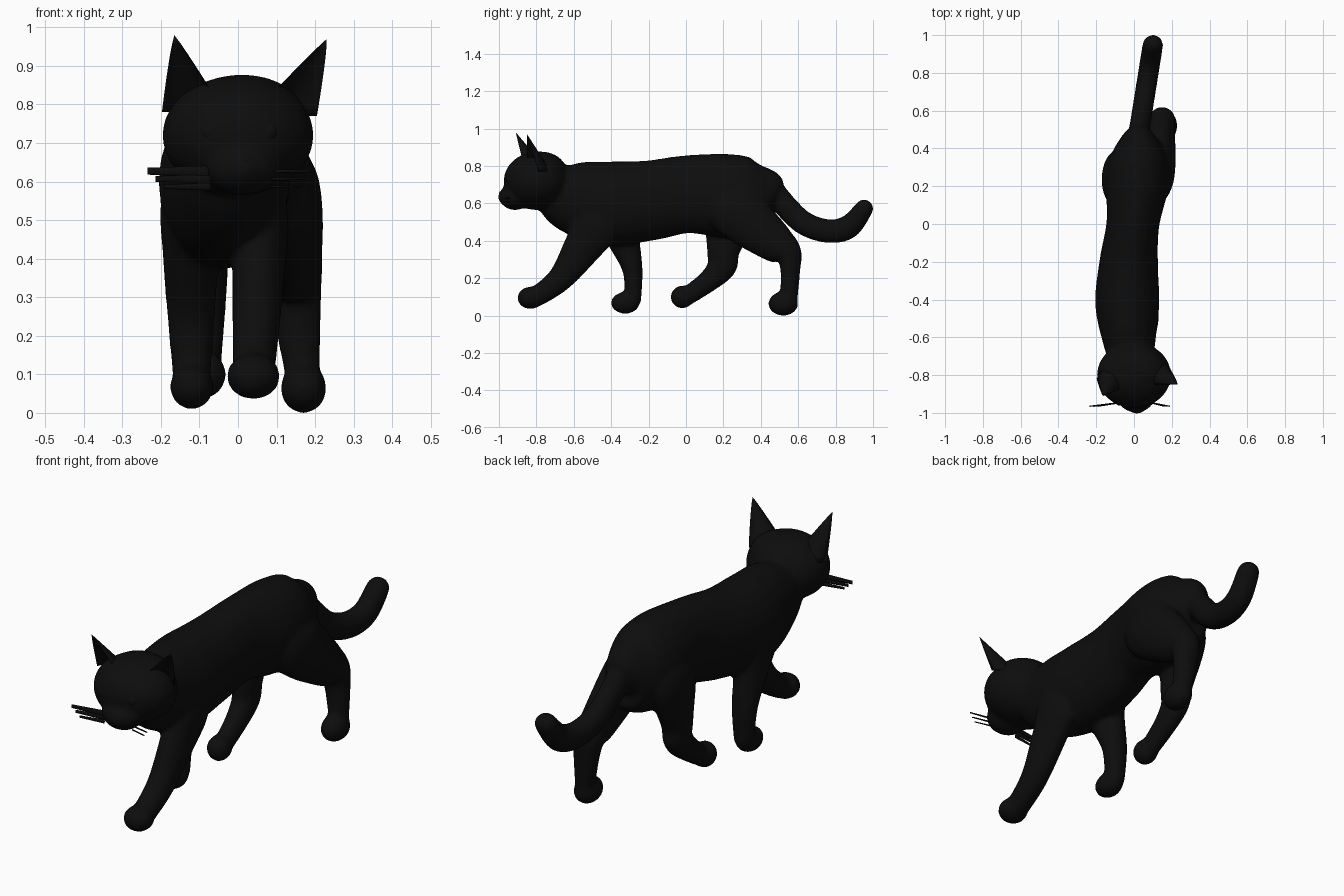
import bpy, bmesh, math
from mathutils import Vector, Matrix

if "Cube" in bpy.data.objects:
    bpy.data.objects.remove(bpy.data.objects["Cube"])

coat = bpy.data.materials.new("near black coat")
coat.diffuse_color = (0.004, 0.004, 0.004, 1)
coat.use_nodes = True
coat.node_tree.nodes["Principled BSDF"].inputs["Base Color"].default_value = coat.diffuse_color


def finish(bm, name):
    bmesh.ops.recalc_face_normals(bm, faces=bm.faces[:])
    me = bpy.data.meshes.new(name)
    bm.to_mesh(me)
    bm.free()
    me.materials.append(coat)
    me.polygons.foreach_set("use_smooth", [True] * len(me.polygons))
    ob = bpy.data.objects.new(name, me)
    bpy.context.collection.objects.link(ob)
    return ob


def spline(pts, steps):
    """Catmull-Rom through stations of (x, y, z, radius a, radius b)."""
    p = [pts[0]] + list(pts) + [pts[-1]]
    out = []
    for i in range(1, len(p) - 2):
        for s in range(steps):
            t = s / steps
            out.append([0.5 * (2 * b + (c - a) * t + (2 * a - 5 * b + 4 * c - d) * t * t
                               + (3 * b - a - 3 * c + d) * t ** 3)
                        for a, b, c, d in zip(p[i - 1], p[i], p[i + 1], p[i + 2])])
    return out + [list(pts[-1])]


def tube(bm, pts, axis=(1, 0, 0), steps=6, sides=24):
    st = spline(pts, steps)
    rings = []
    for i, (x, y, z, a, b) in enumerate(st):
        t = (Vector(st[min(i + 1, len(st) - 1)][:3]) - Vector(st[max(i - 1, 0)][:3])).normalized()
        side = Vector(axis)
        side = (side - t * side.dot(t)).normalized()
        up = t.cross(side)
        rings.append([bm.verts.new(Vector((x, y, z)) + side * a * math.cos(k * math.tau / sides)
                                   + up * b * math.sin(k * math.tau / sides)) for k in range(sides)])
    for r, q in zip(rings, rings[1:]):
        for k in range(sides):
            n = (k + 1) % sides
            bm.faces.new((r[k], r[n], q[n], q[k]))
    bm.faces.new(rings[0][::-1])
    bm.faces.new(rings[-1])


def blob(bm, centre, radii):
    m = Matrix.Translation(centre) @ Matrix.Diagonal((*radii, 1))
    bmesh.ops.create_uvsphere(bm, u_segments=32, v_segments=20, radius=1, matrix=m)


def leg(bm, x_top, x_paw, w_top, w_ankle, stations, paw):
    """Stations are (y, z, half depth); x and width ease from hip to ankle."""
    z0, z1 = stations[0][1], stations[-1][1]
    pts = []
    for y, z, h in stations:
        t = (z0 - z) / (z0 - z1)
        e = t ** 1.5
        inset = max(0, 1 - t * 5)          # sink the top end into the torso
        x = x_top + (x_paw - x_top) * e
        pts.append((x * (1 - .4 * inset), y, z, (w_top + (w_ankle - w_top) * e) * (1 - .2 * inset), h))
    tube(bm, pts)
    blob(bm, (x_paw, paw[0], paw[1]), paw[2:])


bm = bmesh.new()
# torso from neck to rump: y, top, bottom, half width; the spine sways with the stride
torso = [(-.74, .82, .58, .11), (-.62, .83, .45, .14), (-.42, .825, .375, .17), (-.2, .83, .4, .155),
         (0, .857, .44, .14), (.2, .866, .418, .165), (.35, .842, .42, .15), (.45, .785, .495, .1),
         (.49, .71, .55, .06)]
tube(bm, [(.03 * math.sin(4 * y) - .006, y, (a + b) / 2, w, (a - b) / 2) for y, a, b, w in torso])
# tail with rounded tip
tail = [(.34, .76), (.43, .71), (.52, .6), (.63, .495), (.76, .452), (.87, .475), (.952, .572)]
tube(bm, [(.02 + .16 * (y - .45), y, z, .055, .064 if y < .9 else .05) for y, z in tail])
blob(bm, (.1, .952, .572), (.053, .05, .05))
# four legs in mid stride
leg(bm, .06, .04, .075, .055, [(-.4, .62, .09), (-.47, .5, .13), (-.55, .37, .105), (-.67, .2, .07),
                               (-.8, .1, .055)], (-.832, .095, .07, .07, .06))
leg(bm, -.124, -.12, .082, .048, [(-.38, .66, .09), (-.375, .55, .13), (-.335, .41, .09), (-.285, .24, .054),
                                  (-.285, .07, .045)], (-.325, .068, .057, .077, .059))
leg(bm, .13, .17, .092, .042, [(.2, .68, .1), (.26, .57, .15), (.47, .395, .11), (.545, .335, .075),
                               (.558, .24, .053), (.548, .07, .048)], (.52, .064, .06, .081, .065))
leg(bm, -.095, -.087, .082, .042, [(.24, .68, .1), (.24, .57, .15), (.2, .35, .09), (.192, .265, .08),
                                   (.12, .185, .06), (.0, .1, .05)], (-.02, .1, .056, .063, .062))
# head, brow and muzzle
blob(bm, (0, -.80, .72), (.197, .175, .155))
blob(bm, (.01, -.78, .775), (.16, .14, .103))
blob(bm, (.01, -.915, .637), (.1, .083, .073))
blob(bm, (.015, -.965, .635), (.05, .04, .045))
body = finish(bm, "cat_body")
mod = body.modifiers.new("fuse", "REMESH")
mod.mode = "VOXEL"
mod.voxel_size = 0.011
mod.use_smooth_shade = True
mod = body.modifiers.new("soften", "SMOOTH")
mod.factor = 0.5
mod.iterations = 10


# ears: crescent sections shrinking to a point, hollow side forward
def ear(name, base, tip, width, turn, depth=.1, n=10, layers=8):
    bm = bmesh.new()
    rot = Matrix.Rotation(turn, 3, "Z")
    base, tip = Vector(base), Vector(tip)
    arc = [(math.cos(math.pi * k / n), math.sin(math.pi * k / n)) for k in range(n + 1)]
    section = arc + [(x, y * .6) for x, y in arc[-2:0:-1]]
    rings = []
    for i in range(layers):
        t = i / layers
        c = base.lerp(tip, t)
        rings.append([bm.verts.new(c + rot @ Vector((x * width * (1 - t) ** .9, y * depth * (1 - t), 0)))
                      for x, y in section])
    top = bm.verts.new(tip)
    m = len(section)
    for k in range(m):
        j = (k + 1) % m
        for r, q in zip(rings, rings[1:]):
            bm.faces.new((r[k], r[j], q[j], q[k]))
        bm.faces.new((rings[-1][k], rings[-1][j], top))
    bm.faces.new(rings[0][::-1])
    finish(bm, name)


ear("left_ear", (-.118, -.84, .78), (-.165, -.91, .98), .082, -.25)
ear("right_ear", (.122, -.82, .77), (.23, -.85, .97), .088, .35)

# eyes and nose
for name, centre, radii in (("left_eye", (-.073, -.937, .728), (.027, .025, .027)),
                            ("right_eye", (.078, -.937, .728), (.027, .025, .027)),
                            ("nose", (.017, -.983, .655), (.022, .016, .013))):
    bm = bmesh.new()
    blob(bm, centre, radii)
    finish(bm, name)

# whiskers: flat tapering blades
for name, root, reach, height in (("left_whiskers", -.07, -.165, .015), ("right_whiskers", .085, .105, .005)):
    bm = bmesh.new()
    for i in range(3):
        z = .627 - .02 * i
        h = height * (1 - .17 * i)
        tube(bm, [(root + reach * (1 - .13 * i) * t, -.945 - .02 * t, z, h * (1 - .4 * t), .004 - .001 * t)
                  for t in (0, .5, 1)], axis=(0, 0, 1), steps=4, sides=8)
    finish(bm, name)
